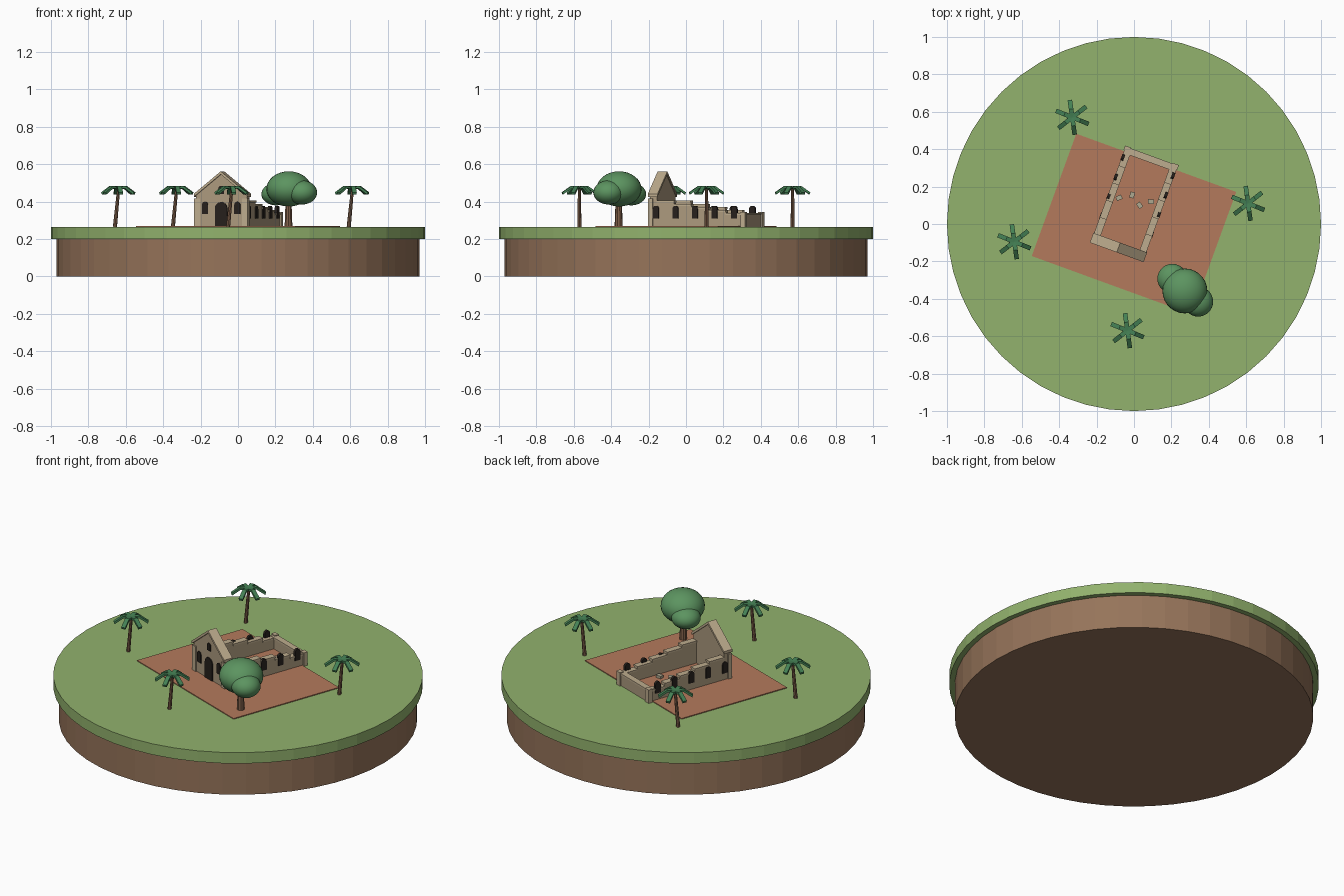
import bpy, bmesh
from math import pi, sin, cos, radians
from mathutils import Matrix, Vector

if "Cube" in bpy.data.objects:
    bpy.data.objects.remove(bpy.data.objects["Cube"])


def material(name, rgb):
    lin = [(c / 255 / 12.92 if c < 11 else ((c / 255 + 0.055) / 1.055) ** 2.4) for c in rgb]
    m = bpy.data.materials.new(name)
    m.use_nodes = True
    m.diffuse_color = (*lin, 1)
    m.node_tree.nodes["Principled BSDF"].inputs["Base Color"].default_value = (*lin, 1)
    return m


GRASS = material("grass green", (146, 178, 109))
SOIL = material("soil brown", (150, 116, 90))
BRICK = material("brick paving", (180, 122, 92))
STONE = material("wall stone", (172, 154, 126))
TRIM = material("pale trim stone", (190, 172, 142))
DARK = material("dark opening", (38, 32, 28))
RUBBLE = material("grey rubble", (174, 168, 144))
BARK = material("bark brown", (128, 96, 74))
LEAF = material("tree foliage", (92, 148, 96))
PALM = material("palm green", (68, 128, 84))

GROUND = 0.265
YARD = Matrix.Rotation(radians(-20), 4, 'Z')   # turned frame of paving and ruin


def finish(name, bm, mat, smooth=False):
    bmesh.ops.recalc_face_normals(bm, faces=bm.faces)
    me = bpy.data.meshes.new(name)
    bm.to_mesh(me)
    bm.free()
    me.materials.append(mat)
    for p in me.polygons:
        p.use_smooth = smooth
    ob = bpy.data.objects.new(name, me)
    bpy.context.collection.objects.link(ob)
    return ob


def box(name, lo, hi, mat, frame=YARD):
    bm = bmesh.new()
    lo, hi = Vector(lo), Vector(hi)
    scale = Matrix.Diagonal((*(hi - lo), 1))
    bmesh.ops.create_cube(bm, size=1, matrix=frame @ Matrix.Translation((lo + hi) / 2) @ scale)
    return finish(name, bm, mat)


def prism(name, outline, y0, y1, mat, frame=YARD):
    """Extrude an x-z outline from y0 to y1."""
    bm = bmesh.new()
    face = bm.faces.new([bm.verts.new((x, y0, z)) for x, z in outline])
    out = bmesh.ops.extrude_face_region(bm, geom=[face])["geom"]
    bmesh.ops.translate(bm, vec=(0, y1 - y0, 0), verts=[v for v in out if isinstance(v, bmesh.types.BMVert)])
    bm.transform(frame)
    return finish(name, bm, mat)


def arch(name, x, z0, z1, width, y0, y1, frame=YARD):
    """Dark round-topped opening."""
    r = width / 2
    top = [(x + r * cos(a * pi / 8), z1 - r + r * sin(a * pi / 8)) for a in range(9)]
    return prism(name, [(x - r, z0), (x + r, z0)] + top, y0, y1, DARK, frame)


def tube(name, base, top, r0, r1, sides, mat):
    bm = bmesh.new()
    base, top = Vector(base), Vector(top)
    axis = top - base
    turn = axis.to_track_quat('Z', 'Y').to_matrix().to_4x4()
    bmesh.ops.create_cone(bm, cap_ends=True, segments=sides, radius1=r0, radius2=r1, depth=axis.length,
                          matrix=Matrix.Translation((base + top) / 2) @ turn)
    return finish(name, bm, mat)


def blob(name, centre, size, mat):
    bm = bmesh.new()
    bmesh.ops.create_uvsphere(bm, u_segments=28, v_segments=16, radius=1,
                              matrix=Matrix.Translation(centre) @ Matrix.Diagonal((*size, 1)))
    return finish(name, bm, mat, True)


# Island and paving
tube("soil_disc", (0, 0, 0), (0, 0, 0.2), 0.97, 0.97, 48, SOIL)
tube("grass_disc", (0, 0, 0.2), (0, 0, GROUND), 1, 1, 48, GRASS)
box("paving", (-0.455, -0.348, GROUND - 0.005), (0.455, 0.348, GROUND + 0.005), BRICK)

# Ruin facade with gable
MID, HALF = -0.035, 0.145
L, R = MID - HALF, MID + HALF
prism("facade", [(L, GROUND), (R, GROUND), (R, 0.435), (MID, 0.55), (L, 0.435)], -0.165, -0.125, STONE)
EAVE, PEAK, LIP = 0.442, 0.562, 0.016
prism("gable_coping", [(L - 0.008, EAVE), (MID, PEAK), (R + 0.008, EAVE), (R + 0.008, EAVE - LIP),
                       (MID, PEAK - LIP), (L - 0.008, EAVE - LIP)], -0.174, -0.119, TRIM)
arch("doorway", MID, GROUND, 0.398, 0.07, -0.171, -0.155)
arch("gable_window", MID, 0.44, 0.485, 0.032, -0.170, -0.155)
for side in (-1, 1):
    arch("facade_window", MID + side * 0.092, 0.335, 0.4, 0.034, -0.170, -0.155)

# Stepped side walls, corner piers and side windows
STEPS = [0.405, 0.388, 0.372, 0.355, 0.338]
START, STRIDE = -0.125, 0.098
for side, label in ((-1, "right"), (1, "left")):
    flip = YARD @ Matrix.Translation((MID, 0, 0)) @ Matrix.Diagonal((side, 1, 1, 1))
    for i, h in enumerate(STEPS):
        y = START + i * STRIDE
        box(label + "_wall", (HALF - 0.03, y, GROUND), (HALF, y + STRIDE, h - 0.01), STONE, flip)
        box(label + "_wall_coping", (HALF - 0.034, y, h - 0.01), (HALF + 0.004, y + STRIDE, h), TRIM, flip)
        across = flip @ Matrix.Rotation(pi / 2, 4, 'Z')
        arch(label + "_wall_window", -0.13 + i * 0.111, 0.31, 0.378, 0.034, -HALF - 0.006, -HALF + 0.01, across)
    box(label + "_front_pier", (HALF - 0.025, -0.172, GROUND), (HALF + 0.008, -0.148, 0.418), TRIM, flip)
    box(label + "_back_pier", (HALF - 0.025, 0.352, GROUND), (HALF + 0.008, 0.378, 0.345), TRIM, flip)

# Back wall
box("back_wall", (L, 0.342, GROUND), (R, 0.37, 0.33), STONE)
box("back_wall_coping", (L, 0.338, 0.33), (R, 0.374, 0.34), TRIM)

# Fallen stones inside the ruin
for i, (x, y) in enumerate([(-0.08, 0.14), (-0.01, 0.155), (0.03, 0.1), (0.09, 0.12)]):
    spot = Matrix.Translation((x, y, GROUND)) @ Matrix.Rotation(0.4 + i * 0.9, 4, 'Z')
    box("fallen_stone", (-0.016, -0.012, 0), (0.016, 0.012, 0.02), RUBBLE, spot)

# Palms: leaning trunk and six bent fronds
for x, y in [(-0.33, 0.57), (0.61, 0.11), (-0.64, -0.095), (-0.035, -0.57)]:
    tube("palm_trunk", (x - 0.018, y, GROUND), (x + 0.002, y, 0.47), 0.011, 0.008, 8, BARK)
    for k in range(6):
        spin = Matrix.Translation((x, y, 0)) @ Matrix.Rotation(radians(38 + 60 * k), 4, 'Z')
        rib = [(0, 0.466), (0, 0.478), (0.045, 0.484), (0.094, 0.45), (0.09, 0.438), (0.043, 0.471)]
        prism("palm_frond", rib, -0.012, 0.012, PALM, spin)

# Broad tree
tube("tree_trunk", (0.27, -0.36, GROUND), (0.27, -0.36, 0.42), 0.022, 0.016, 10, BARK)
blob("tree_crown", (0.272, -0.358, 0.468), (0.12, 0.12, 0.094), LEAF)
blob("tree_crown_back", (0.205, -0.293, 0.44), (0.08, 0.08, 0.06), LEAF)
blob("tree_crown_front", (0.343, -0.415, 0.449), (0.08, 0.08, 0.064), LEAF)
